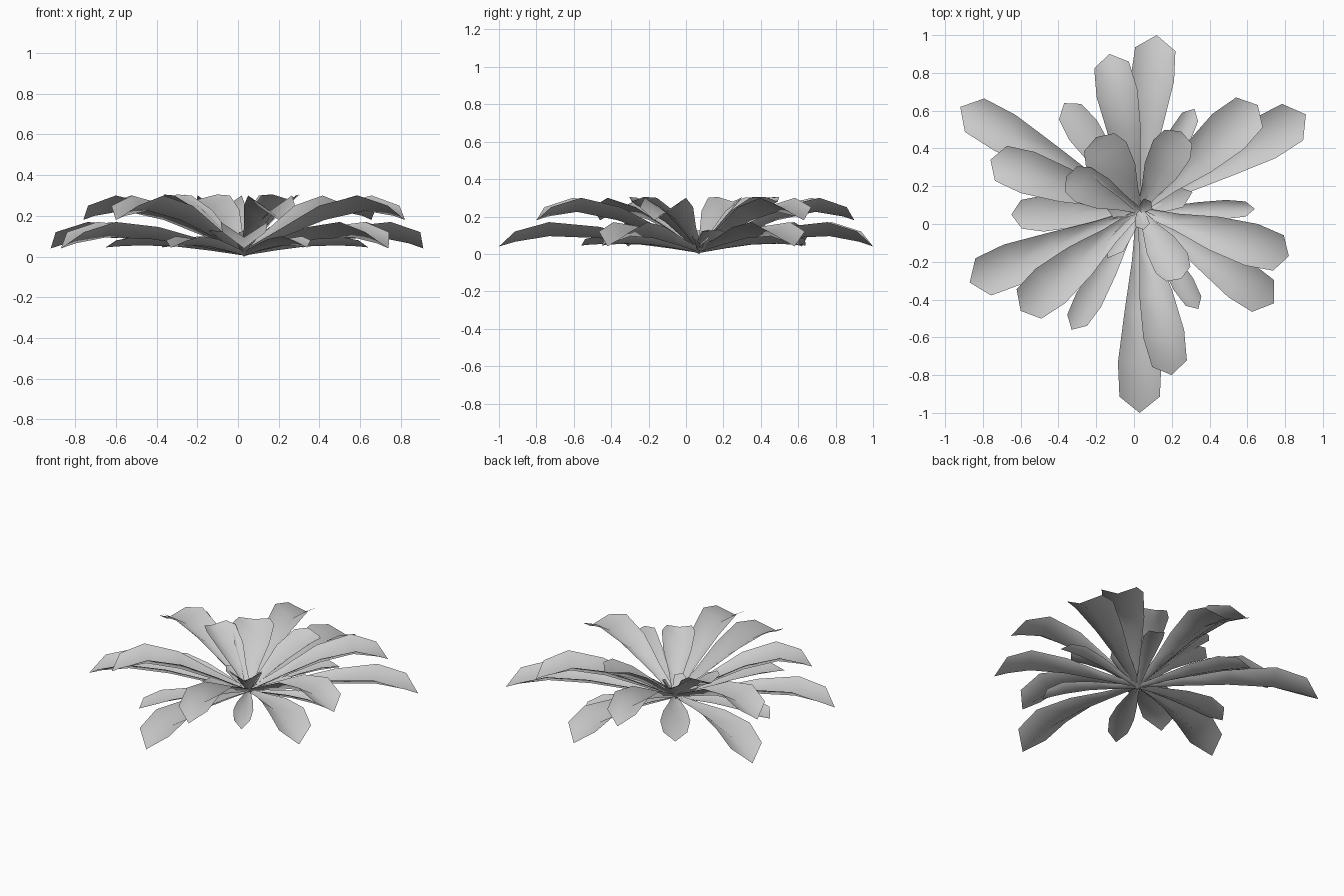
import bpy, math
from mathutils import Vector

CENTRE = Vector((0.03, 0.07))

# Each profile row: fraction of length, fraction of half width, midrib z, edge z
PROFILES = {
    "low": [(0, .15, .01, .025), (.25, .36, .05, .085), (.5, .70, .085, .145),
            (.75, 1.0, .095, .17), (.92, .93, .065, .12), (1, 0, .04, .04)],
    "upper": [(0, .15, .01, .03), (.25, .40, .10, .14), (.5, .80, .18, .25),
              (.75, 1.0, .225, .30), (.93, .85, .20, .25), (1, 0, .18, .18)],
    "small": [(0, .20, .005, .02), (.25, .45, .03, .055), (.5, .80, .05, .085),
              (.75, 1.0, .055, .10), (.92, .8, .05, .08), (1, 0, .045, .045)],
    "inner": [(0, .15, .01, .03), (.25, .45, .09, .13), (.5, .85, .17, .23),
              (.77, 1.0, .23, .30), (.93, .75, .26, .305), (1, 0, .28, .28)],
    "heart": [(0, .30, .0, .02), (.35, .8, .04, .07), (.75, 1.0, .09, .12),
              (1, 0, .13, .13)],
}

# Tip x, tip y, half width for each leaf
LEAVES = {
    "low": [(.12, 1.0, .115), (.91, .58, .12), (-.92, .62, .11),
            (-.87, -.31, .115), (.03, -1.0, .115), (.74, -.42, .11)],
    "upper": [(-.13, .90, .11), (.655, .63, .125), (-.76, .34, .115),
              (-.60, -.46, .12), (.20, -.80, .11), (.82, -.17, .115)],
    "small": [(-.65, .05, .095), (-.37, .64, .09), (-.33, -.56, .075),
              (.34, -.45, .06), (.64, .08, .05), (.32, .61, .06)],
    "inner": [(-.20, .46, .125), (.25, .49, .11), (-.36, .25, .10),
              (.25, -.29, .10)],
    "heart": [(-.15, .09, .05), (.05, -.03, .04), (.09, .12, .035),
              (.31, .17, .06), (-.14, -.18, .05)],
}


def leaf(name, tip, half, profile):
    """Folded leaf blade with a lowered midrib and a pointed end."""
    d = Vector(tip) - CENTRE
    side = Vector((-d.y, d.x)).normalized() * half
    verts, faces = [], []
    for t, w, zm, ze in profile[:-1]:
        p = CENTRE + d * t
        for s, z in ((-w, ze), (0, zm), (w, ze)):
            q = p + side * s
            verts.append((q.x, q.y, z))
    n = len(profile) - 1
    for i in range(n - 1):
        a = i * 3
        for k in (a, a + 1):
            faces.append((k, k + 3, k + 4, k + 1)[::-1])
    # pointed end
    verts.append((tip[0], tip[1], profile[-1][2]))
    a, e = (n - 1) * 3, len(verts) - 1
    faces += [(a + 1, e, a)[::1], (a + 2, e, a + 1)]
    # leaf tops face upwards
    faces = [f if up(verts, f) else f[::-1] for f in faces]
    me = bpy.data.meshes.new(name)
    me.from_pydata(verts, [], faces)
    for p in me.polygons:
        p.use_smooth = True
    me.update()
    ob = bpy.data.objects.new(name, me)
    bpy.context.collection.objects.link(ob)


def up(verts, f):
    a, b, c = (Vector(verts[i]) for i in f[:3])
    return (b - a).cross(c - a).z > 0


# All leaf tiers of the rosette
for tier, items in LEAVES.items():
    for i, (x, y, half) in enumerate(items):
        leaf(f"{tier}_leaf_{i + 1}", (x, y), half, PROFILES[tier])
